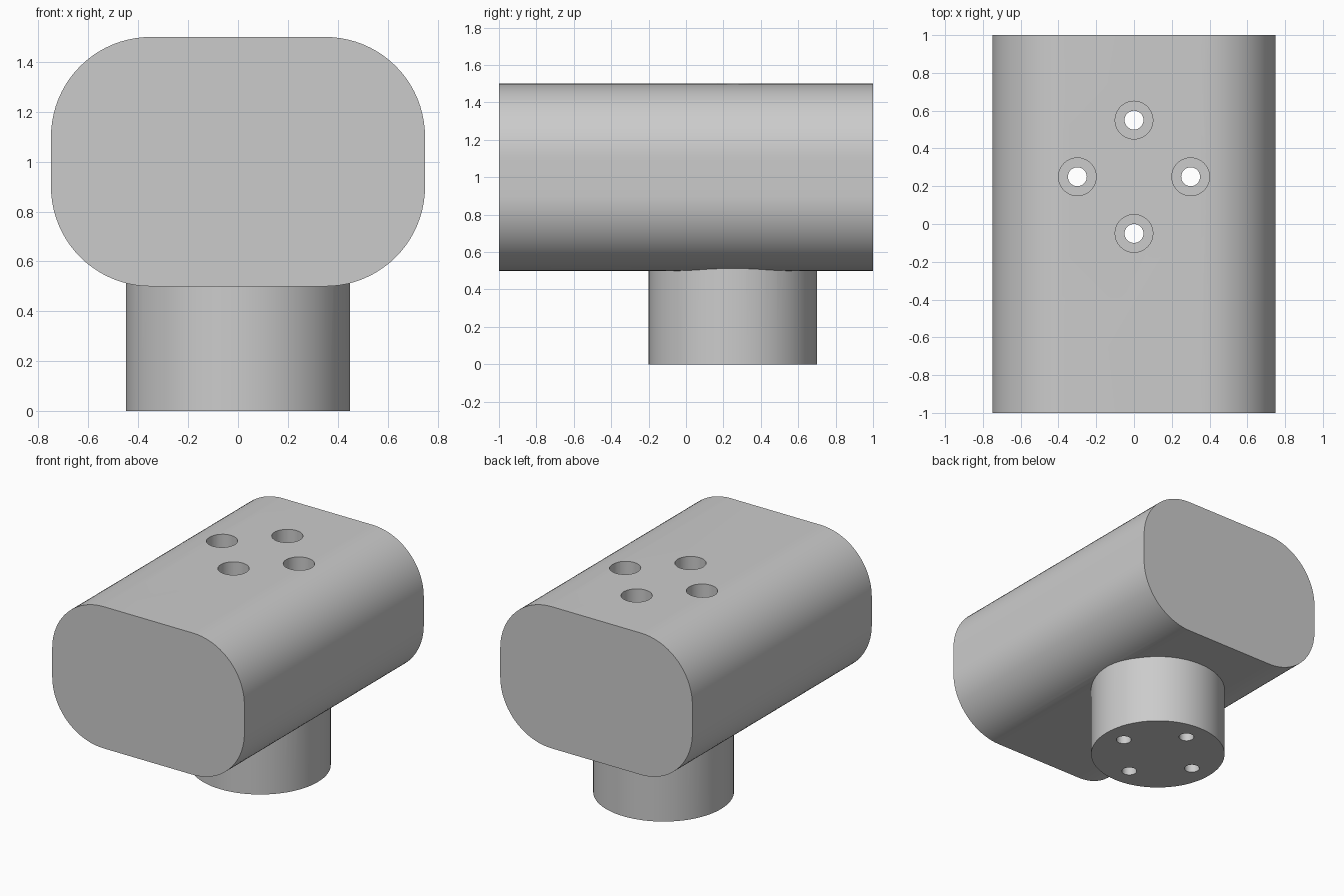
import bpy
import bmesh
from math import cos, sin, pi, radians

cube = bpy.data.objects.get("Cube")
if cube:
    bpy.data.objects.remove(cube, do_unlink=True)

CENTRE_Y = 0.25      # centre of the pedestal and bolt pattern
BOLT_OFFSET = 0.3

grey = bpy.data.materials.new("light grey")
grey.use_nodes = True
colour = (0.6, 0.6, 0.6, 1)
grey.diffuse_color = colour
grey.node_tree.nodes["Principled BSDF"].inputs["Base Color"].default_value = colour


def make_object(name, bm):
    bmesh.ops.recalc_face_normals(bm, faces=bm.faces)
    mesh = bpy.data.meshes.new(name)
    bm.to_mesh(mesh)
    bm.free()
    mesh.materials.append(grey)
    obj = bpy.data.objects.new(name, mesh)
    bpy.context.collection.objects.link(obj)
    return obj


def cylinder(name, x, y, radius, z0, z1, sides):
    bpy.ops.mesh.primitive_cylinder_add(
        vertices=sides, radius=radius, depth=z1 - z0, location=(x, y, (z0 + z1) / 2))
    obj = bpy.context.object
    obj.name = name
    obj.data.materials.append(grey)
    return obj


def combine(target, tool, operation):
    mod = target.modifiers.new(operation.lower(), 'BOOLEAN')
    mod.operation = operation
    mod.solver = 'EXACT'
    mod.object = tool
    bpy.ops.object.select_all(action='DESELECT')
    bpy.context.view_layer.objects.active = target
    target.select_set(True)
    bpy.ops.object.modifier_apply(modifier=mod.name)
    bpy.data.objects.remove(tool, do_unlink=True)


# Rounded block: rounded-rectangle profile extruded along y
bm = bmesh.new()
radius, steps = 0.4, 20
profile = []
for corner, (sx, sz) in enumerate([(1, 1), (-1, 1), (-1, -1), (1, -1)]):
    for i in range(steps + 1):
        a = (corner + i / steps) * pi / 2
        profile.append(bm.verts.new((sx * 0.35 + radius * cos(a), -1,
                                     1 + sz * 0.1 + radius * sin(a))))
end = bm.faces.new(profile)
side = bmesh.ops.extrude_face_region(bm, geom=[end])["geom"]
bmesh.ops.translate(bm, vec=(0, 2, 0),
                    verts=[v for v in side if isinstance(v, bmesh.types.BMVert)])
body = make_object("block_on_pedestal", bm)

# Round pedestal
combine(body, cylinder("pedestal", 0, CENTRE_Y, 0.45, 0, 0.7, 80), 'UNION')

# Four counterbored bolt holes
for i in range(4):
    x = BOLT_OFFSET * cos(i * pi / 2)
    y = CENTRE_Y + BOLT_OFFSET * sin(i * pi / 2)
    combine(body, cylinder("bolt_hole", x, y, 0.05, -0.1, 1.6, 32), 'DIFFERENCE')
    combine(body, cylinder("counterbore", x, y, 0.1, 1.0, 1.6, 40), 'DIFFERENCE')

body.select_set(True)
bpy.context.view_layer.objects.active = body
bpy.ops.object.shade_smooth_by_angle(angle=radians(30))
